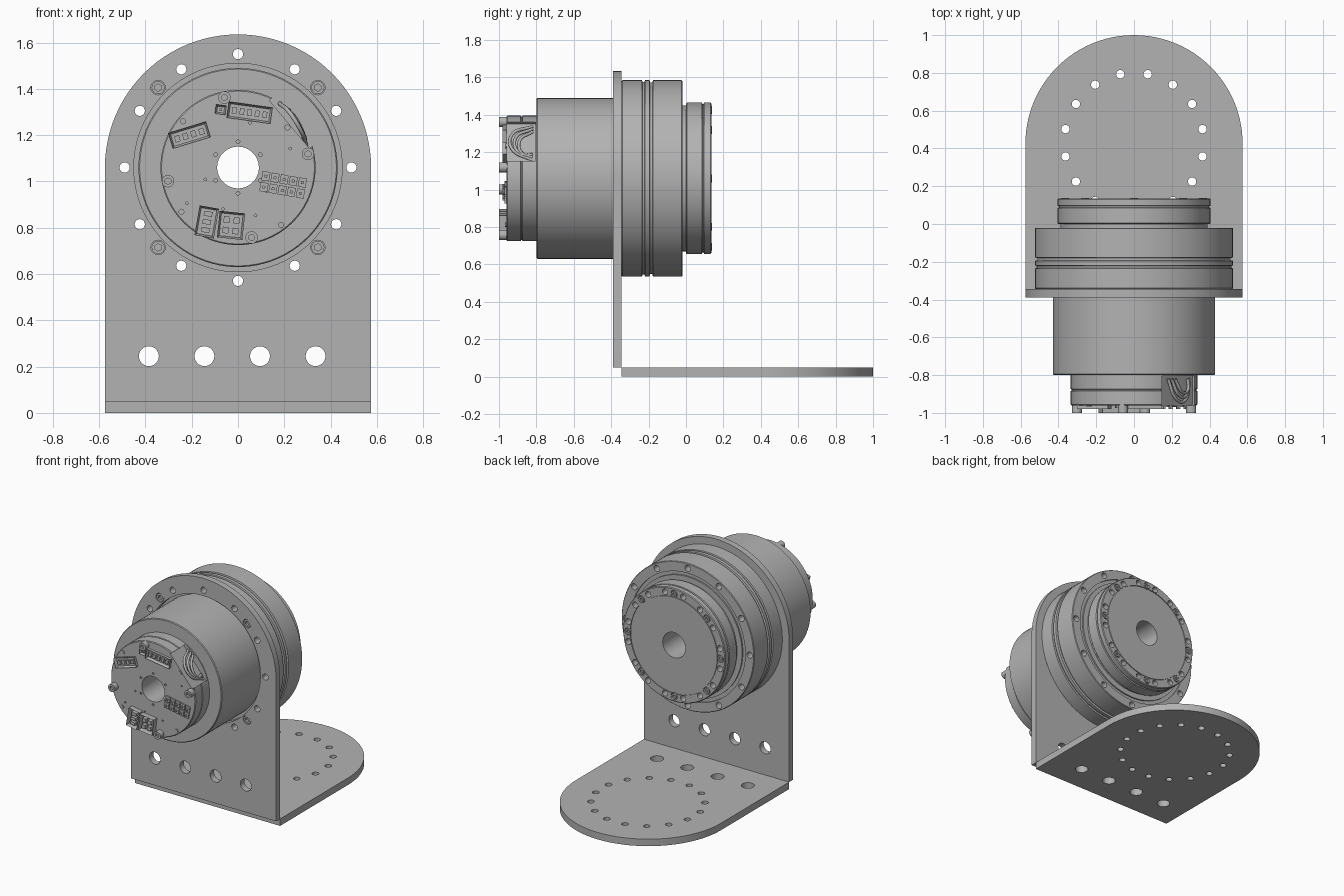
import bpy, bmesh, math
from mathutils import Matrix, Vector

if "Cube" in bpy.data.objects:
    bpy.data.objects.remove(bpy.data.objects["Cube"], do_unlink=True)

AXIS_Z = 1.06    # height of the motor axis
BEND_Y = -0.345  # where the two bracket plates meet

grey = bpy.data.materials.new("machined grey")
grey.use_nodes = True
grey.diffuse_color = (0.45, 0.45, 0.45, 1)
grey.node_tree.nodes["Principled BSDF"].inputs["Base Color"].default_value = grey.diffuse_color


def finish(bm, name, smooth=True):
    bmesh.ops.recalc_face_normals(bm, faces=bm.faces)
    me = bpy.data.meshes.new(name)
    bm.to_mesh(me)
    bm.free()
    me.materials.append(grey)
    ob = bpy.data.objects.new(name, me)
    bpy.context.collection.objects.link(ob)
    if smooth:
        shade(ob)
    return ob


def shade(ob):
    bpy.ops.object.select_all(action='DESELECT')
    ob.select_set(True)
    bpy.context.view_layer.objects.active = ob
    bpy.ops.object.shade_smooth_by_angle(angle=math.radians(30))


def cylinder(bm, centre, r, depth, axis='Y', segs=24):
    rot = Matrix.Rotation(math.pi / 2, 4, 'X') if axis == 'Y' else Matrix()
    bmesh.ops.create_cone(bm, cap_ends=True, segments=segs, radius1=r, radius2=r,
                          depth=depth, matrix=Matrix.Translation(centre) @ rot)


def box(bm, centre, size, turn=0):
    m = (Matrix.Translation(centre) @ Matrix.Rotation(math.radians(-turn), 4, 'Y')
         @ Matrix.Diagonal((*size, 1)))
    return bmesh.ops.create_cube(bm, size=1, matrix=m)["verts"]


def polar(r, degrees, y):
    a = math.radians(degrees)
    return Vector((r * math.cos(a), y, AXIS_Z + r * math.sin(a)))


def cut(ob, bm):
    """Subtract the solids in bm from ob."""
    cutter = finish(bm, "cutter", False)
    cutter.hide_render = True
    mod = ob.modifiers.new("holes", 'BOOLEAN')
    mod.object, mod.operation, mod.solver = cutter, 'DIFFERENCE', 'EXACT'
    bpy.context.view_layer.objects.active = ob
    bpy.ops.object.modifier_apply(modifier=mod.name)
    bpy.data.objects.remove(cutter, do_unlink=True)
    shade(ob)


def lathe(name, profile):
    """Spin a closed (radius, y) outline around the motor axis."""
    bm = bmesh.new()
    vs = [bm.verts.new((r, y, AXIS_Z)) for r, y in profile]
    es = [bm.edges.new((vs[i - 1], vs[i])) for i in range(len(vs))]
    bmesh.ops.spin(bm, geom=vs + es, cent=(0, 0, AXIS_Z), axis=(0, 1, 0),
                   angle=math.tau, steps=96, use_duplicate=False)
    bmesh.ops.remove_doubles(bm, verts=bm.verts, dist=1e-5)
    return finish(bm, name)


def arched_plate(name, straight, thick, matrix):
    """Rectangle with a half-round end, extruded to thickness."""
    w = 0.575
    bm = bmesh.new()
    pts = [(-w, 0), (w, 0)]
    for i in range(49):
        a = math.pi * i / 48
        pts.append((w * math.cos(a), straight + w * math.sin(a)))
    face = bm.faces.new([bm.verts.new((x, h, 0)) for x, h in pts])
    top = bmesh.ops.extrude_face_region(bm, geom=[face])["geom"]
    bmesh.ops.translate(bm, vec=(0, 0, thick),
                        verts=[g for g in top if isinstance(g, bmesh.types.BMVert)])
    bm.transform(matrix)
    return finish(bm, name)


# Bracket: upright plate and base plate
upright = arched_plate("upright_plate", AXIS_Z - 0.05, 0.045,
                       Matrix.Translation((0, BEND_Y, 0.05)) @ Matrix.Rotation(math.pi / 2, 4, 'X'))
base = arched_plate("base_plate", 0.77, 0.05, Matrix.Translation((0, BEND_Y, 0)))
row = [-0.385 + 0.24 * i for i in range(4)]

holes = bmesh.new()
cylinder(holes, (0, -0.36, AXIS_Z), 0.45, 0.2, segs=96)
for x in row:
    cylinder(holes, (x, -0.36, 0.245), 0.043, 0.2)
for i in range(12):
    cylinder(holes, polar(0.49, 30 * i, -0.36), 0.022, 0.2)
for i in range(4):
    cylinder(holes, polar(0.488, 45 + 90 * i, -0.36), 0.031, 0.2)
cut(upright, holes)

holes = bmesh.new()
for x in row:
    cylinder(holes, (x, -0.15, 0.025), 0.043, 0.2, 'Z')
for i in range(16):
    a = math.tau * (i + 0.5) / 16
    cylinder(holes, (0.37 * math.cos(a), 0.43 + 0.37 * math.sin(a), 0.025), 0.022, 0.2, 'Z')
cut(base, holes)

# Countersunk screws holding the upright plate
bm, sockets = bmesh.new(), bmesh.new()
for i in range(4):
    cylinder(bm, polar(0.488, 45 + 90 * i, -0.365), 0.028, 0.044)
    cylinder(sockets, polar(0.488, 45 + 90 * i, -0.385), 0.016, 0.03, segs=6)
cut(finish(bm, "plate_screws"), sockets)

# Motor housing in front of the plate
lathe("motor_housing", [(0.09, -0.8), (0.425, -0.8), (0.43, -0.795), (0.43, -0.345), (0.09, -0.345)])

# Gearbox with seam grooves
gearbox = lathe("gearbox", [
    (0.09, BEND_Y), (0.52, BEND_Y), (0.525, -0.34), (0.525, -0.235), (0.515, -0.232),
    (0.515, -0.222), (0.525, -0.219), (0.525, -0.195), (0.512, -0.192), (0.512, -0.18),
    (0.525, -0.177), (0.525, -0.024), (0.521, -0.02), (0.455, -0.02), (0.455, -0.03),
    (0.43, -0.03), (0.43, -0.02), (0.09, -0.02)])
holes = bmesh.new()
for i in range(12):
    cylinder(holes, polar(0.49, 30 * i, -0.18), 0.022, 0.5)
cut(gearbox, holes)

# Output hub at the back
hub = lathe("output_hub", [
    (0.09, -0.03), (0.39, -0.03), (0.39, 0.0), (0.4, 0.0), (0.405, 0.005), (0.405, 0.085),
    (0.397, 0.088), (0.397, 0.094), (0.405, 0.097), (0.405, 0.13), (0.4, 0.135),
    (0.347, 0.135), (0.347, 0.129), (0.341, 0.129), (0.341, 0.135), (0.09, 0.135)])
holes, screws, sockets = bmesh.new(), bmesh.new(), bmesh.new()
for i in range(16):
    cylinder(holes, polar(0.37, 11.25 + 22.5 * i, 0.135), 0.021, 0.1, segs=16)
for i in range(8):
    p = polar(0.366, 45 * i, 0.135)
    cylinder(holes, p, 0.026, 0.03, segs=16)
    cylinder(screws, p - Vector((0, 0.006, 0)), 0.021, 0.018, segs=16)
    cylinder(sockets, p, 0.011, 0.014, segs=6)
cut(hub, holes)
cut(finish(screws, "hub_screws"), sockets)

# Electronics cap with a side opening for wires
cap = lathe("electronics_cap", [
    (0.09, -0.96), (0.33, -0.96), (0.335, -0.955), (0.335, -0.884), (0.33, -0.882),
    (0.33, -0.876), (0.335, -0.874), (0.335, -0.795), (0.09, -0.795)])
holes = bmesh.new()
box(holes, polar(0.39, 40, -0.9), (0.2, 0.19, 0.27), 40)
for i in range(6):
    cylinder(holes, polar(0.112, 30 + 60 * i, -0.96), 0.008, 0.02, segs=10)
for r, a in ((0.15, 200), (0.19, 250), (0.2, 75), (0.24, 20), (0.22, 290), (0.16, 320), (0.27, 215)):
    cylinder(holes, polar(r, a, -0.96), 0.006, 0.02, segs=8)
cut(cap, holes)

# Four socket screws standing on the cap
bm, sockets = bmesh.new(), bmesh.new()
for i in range(4):
    cylinder(bm, polar(0.308, 11 + 90 * i, -0.975), 0.027, 0.05)
    cylinder(sockets, polar(0.308, 11 + 90 * i, -1.0), 0.014, 0.03, segs=6)
cut(finish(bm, "cap_screws"), sockets)

bm = bmesh.new()
for a in (39, 218, 307, 140):
    cylinder(bm, polar(0.275 if a == 39 else 0.31, a, -0.96), 0.013, 0.014, segs=12)
finish(bm, "board_screws")


# Plug sockets: hollow shells with rows of pins
def connector(name, x, z, w, h, turn, front, cols, rows):
    bm = bmesh.new()
    depth = -0.95 - front
    vs = box(bm, (x, front + depth / 2, z), (w, depth, h), turn)
    face = min({f for v in vs for f in v.link_faces}, key=lambda f: f.calc_center_median().y)
    bmesh.ops.inset_region(bm, faces=[face], thickness=0.012)
    bmesh.ops.translate(bm, vec=(0, depth * 0.7, 0), verts=face.verts)
    spin = Matrix.Rotation(math.radians(-turn), 4, 'Y')
    pitch_x, pitch_z = (w - 0.024) / cols, (h - 0.024) / rows
    for i in range(cols):
        for j in range(rows):
            off = spin @ Vector(((i - (cols - 1) / 2) * pitch_x, 0, (j - (rows - 1) / 2) * pitch_z))
            box(bm, Vector((x, front + depth / 2 + 0.003, z)) + off,
                (pitch_x * 0.6, depth - 0.006, pitch_z * 0.6), turn)
    finish(bm, name, False)


connector("top_connector", 0.05, 1.297, 0.19, 0.07, -8, -0.98, 5, 1)
connector("top_side_connector", -0.075, 1.31, 0.045, 0.04, -8, -0.975, 1, 1)
connector("left_connector", -0.21, 1.2, 0.17, 0.07, 17, -0.98, 4, 1)
connector("power_connector_a", -0.135, 0.825, 0.085, 0.13, -10, -1.0, 1, 3)
connector("power_connector_b", -0.03, 0.81, 0.11, 0.115, -6, -1.0, 2, 2)

# Pin header
bm = bmesh.new()
spin = Matrix.Rotation(math.radians(10), 4, 'Y')
for i in range(5):
    for j in (-1, 1):
        p = Vector((0.195, -0.962, 0.985)) + spin @ Vector(((i - 2) * 0.04, 0, j * 0.024))
        box(bm, p, (0.034, 0.016, 0.04), -10)
        box(bm, p, (0.012, 0.036, 0.012), -10)
finish(bm, "pin_header", False)

# Wires leaving through the side opening
for k in range(3):
    cu = bpy.data.curves.new("wire", 'CURVE')
    cu.dimensions, cu.bevel_depth, cu.bevel_resolution, cu.resolution_u = '3D', 0.009, 2, 8
    sp = cu.splines.new('BEZIER')
    path = [polar(0.33, 57 - 4 * k, -0.82), polar(0.325, 46 - 4 * k, -0.93 + 0.02 * k),
            polar(0.315, 30 - 3 * k, -0.93 + 0.03 * k), polar(0.31, 18 + 3 * k, -0.82)]
    sp.bezier_points.add(len(path) - 1)
    for bp, p in zip(sp.bezier_points, path):
        bp.co = p
        bp.handle_left_type = bp.handle_right_type = 'AUTO'
    cu.materials.append(grey)
    wire = bpy.data.objects.new(f"wire_{k + 1}", cu)
    bpy.context.collection.objects.link(wire)
